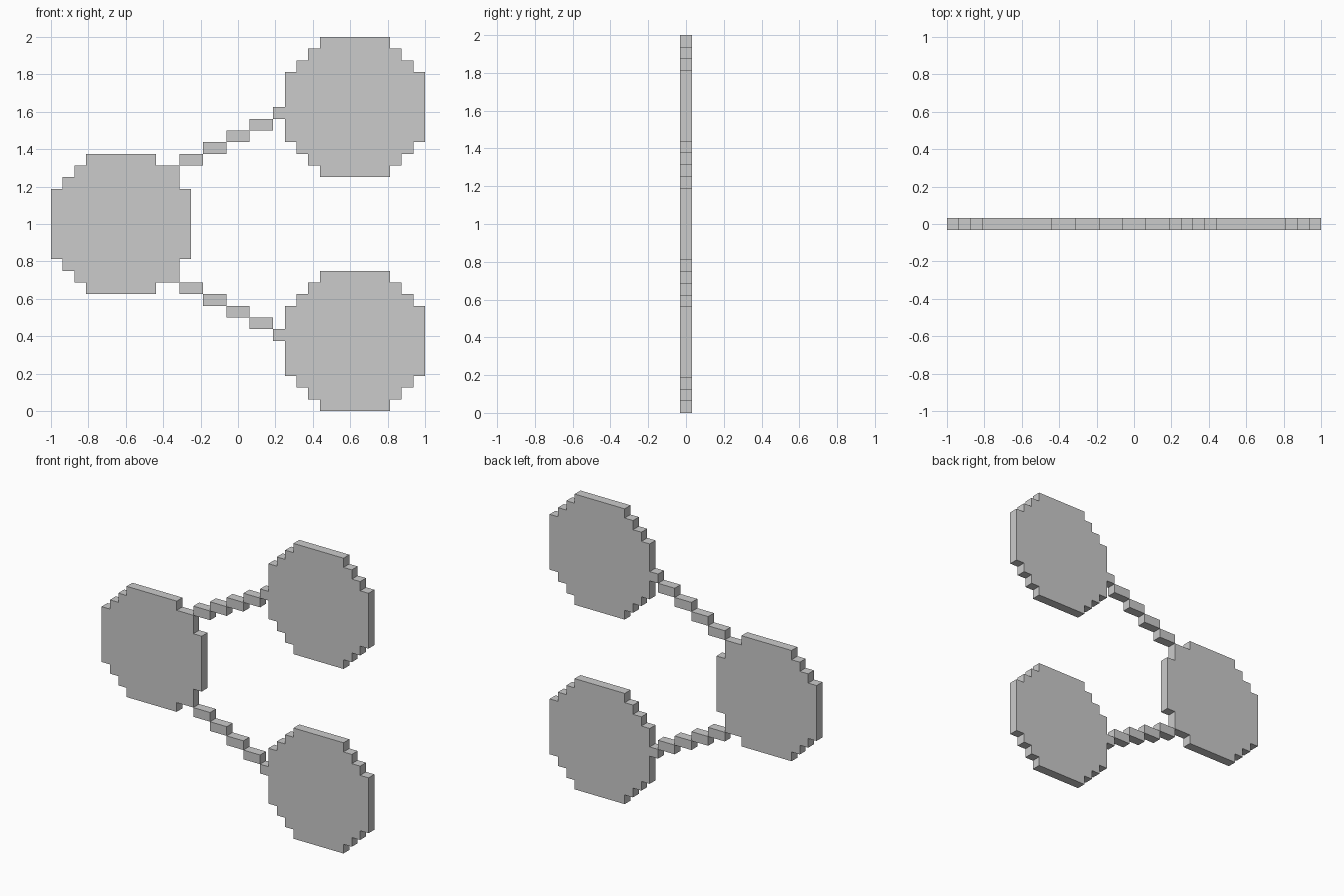
import bpy, bmesh

if "Cube" in bpy.data.objects:
    bpy.data.objects.remove(bpy.data.objects["Cube"])

U = 2 / 32  # one pixel of the icon
STEPS = [(6, 3), (5, 3), (5, 4), (4, 4), (4, 5), (3, 5), (3, 6)]
JOINED = [(6, 3), (5, 3), (5, 5), (3, 5), (3, 6)]  # corner filled where a link starts


def plate(name, outlines):
    """Extrude pixel outlines (x, z) to a plate one pixel thick."""
    bm = bmesh.new()
    for pts in outlines:
        face = bm.faces.new([bm.verts.new((x * U, -U / 2, z * U)) for x, z in pts])
        ext = bmesh.ops.extrude_face_region(bm, geom=[face], use_keep_orig=True)
        moved = [v for v in ext["geom"] if isinstance(v, bmesh.types.BMVert)]
        bmesh.ops.translate(bm, verts=moved, vec=(0, U, 0))
    bmesh.ops.recalc_face_normals(bm, faces=bm.faces[:])
    mesh = bpy.data.meshes.new(name)
    bm.to_mesh(mesh)
    bm.free()
    obj = bpy.data.objects.new(name, mesh)
    bpy.context.collection.objects.link(obj)
    return obj


def disc(name, cx, cz, right=STEPS):
    """Stepped circle, mirrored from quarter outlines."""
    q1 = right
    q2 = [(-x, z) for x, z in reversed(STEPS)]
    q3 = [(-x, -z) for x, z in STEPS]
    q4 = [(x, -z) for x, z in reversed(right)]
    return plate(name, [[(cx + x, cz + z) for x, z in q1 + q2 + q3 + q4]])


# Three round nodes
disc("left_node", -10, 16, JOINED)
disc("upper_right_node", 10, 26)
disc("lower_right_node", 10, 6)

# Two stepped links, mirrored about the middle height
for name, side in (("upper_link", 1), ("lower_link", -1)):
    blocks = []
    for i in range(5):
        x0, x1 = -5 + 2 * i, min(-3 + 2 * i, 4)
        z0, z1 = 16 + side * (5 + i), 16 + side * (6 + i)
        blocks.append([(x0, z0), (x1, z0), (x1, z1), (x0, z1)])
    plate(name, blocks)
